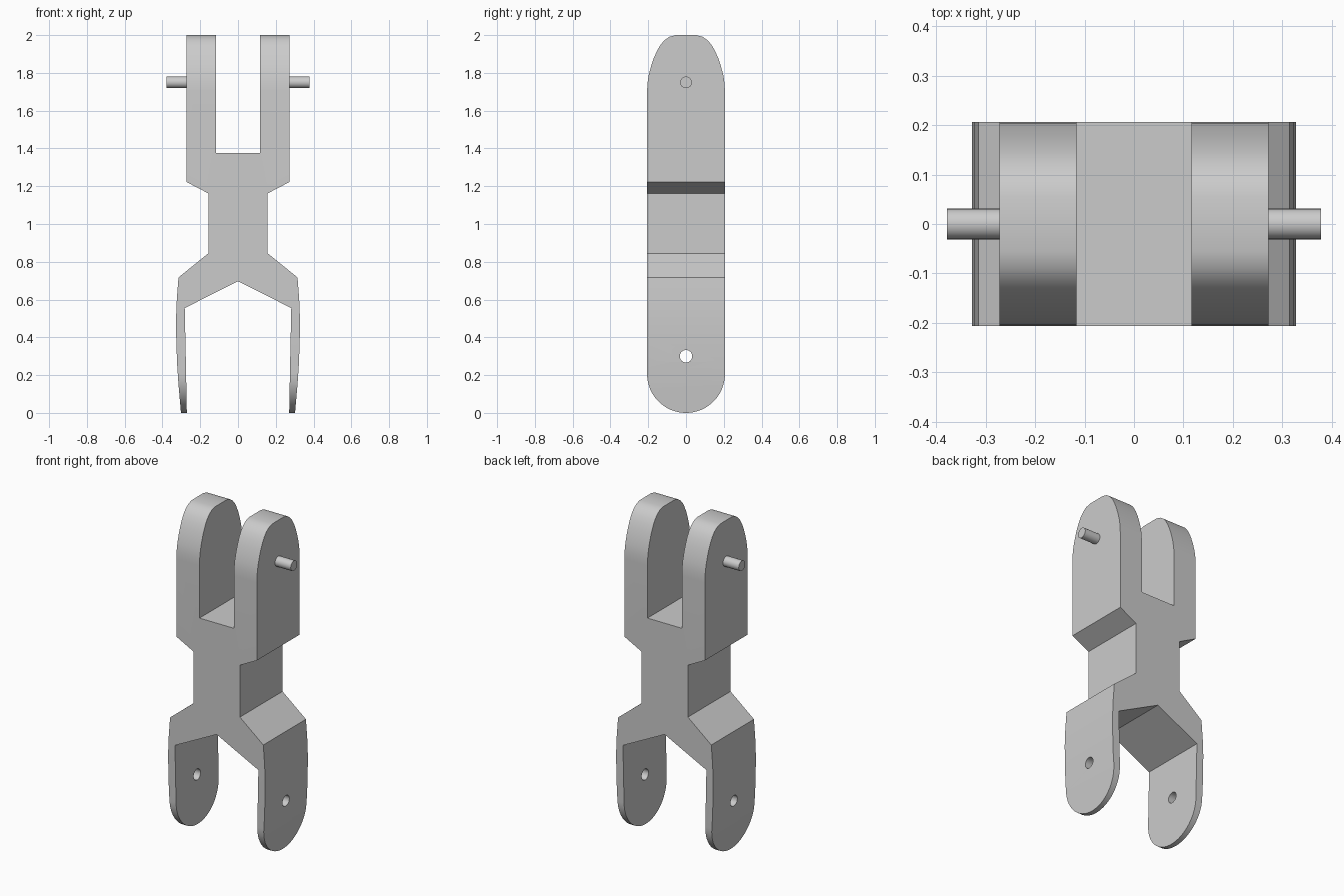
import bpy, bmesh, math
from mathutils import Vector

if "Cube" in bpy.data.objects:
    bpy.data.objects.remove(bpy.data.objects["Cube"])


def extrude_outline(name, points, depth_axis, half_depth):
    """Solid made from a closed outline, extruded both ways along depth_axis."""
    bm = bmesh.new()
    step = Vector(depth_axis) * half_depth
    face = bm.faces.new([bm.verts.new(Vector(p) - step) for p in points])
    ext = bmesh.ops.extrude_face_region(bm, geom=[face], use_keep_orig=True)
    moved = [g for g in ext["geom"] if isinstance(g, bmesh.types.BMVert)]
    bmesh.ops.translate(bm, verts=moved, vec=step * 2)
    bmesh.ops.recalc_face_normals(bm, faces=bm.faces)
    mesh = bpy.data.meshes.new(name)
    bm.to_mesh(mesh)
    bm.free()
    obj = bpy.data.objects.new(name, mesh)
    bpy.context.collection.objects.link(obj)
    return obj


def rod(name, x, z, radius, length):
    """Cylinder lying along x."""
    bpy.ops.mesh.primitive_cylinder_add(vertices=32, radius=radius, depth=length,
                                        location=(x, 0, z), rotation=(0, math.pi / 2, 0))
    obj = bpy.context.object
    obj.name = name
    return obj


def activate(obj):
    bpy.ops.object.select_all(action='DESELECT')
    obj.select_set(True)
    bpy.context.view_layer.objects.active = obj


def boolean(target, cutter, operation):
    mod = target.modifiers.new(operation.title(), 'BOOLEAN')
    mod.operation, mod.solver, mod.object = operation, 'EXACT', cutter
    activate(target)
    bpy.ops.object.modifier_apply(modifier=mod.name)
    bpy.data.objects.remove(cutter, do_unlink=True)


def smooth(obj):
    activate(obj)
    bpy.ops.object.shade_smooth_by_angle(angle=math.radians(25))


# Front profile, right half, from the upper slot down to the crotch of the fork
# (runs past both ends so the side outline does the rounding)
half = [(0.116, 1.377), (0.116, 2.1), (0.272, 2.1), (0.272, 1.222), (0.157, 1.162),
        (0.157, 0.845), (0.315, 0.717), (0.324, 0.6), (0.328, 0.5), (0.327, 0.4),
        (0.323, 0.27), (0.315, 0.15), (0.302, 0.0), (0.298, -0.05), (0.269, -0.05),
        (0.271, 0.0), (0.276, 0.27), (0.282, 0.555)]
front = half + [(0, 0.697)] + [(-x, z) for x, z in reversed(half)]
body = extrude_outline("link_body", [(x, 0, z) for x, z in front], (0, 1, 0), 0.3)

# Side outline: tapered rounded top, semicircular bottom
R = 0.206
top = [(R, 1.70), (0.204, 1.745), (0.197, 1.79), (0.185, 1.835), (0.170, 1.88),
       (0.152, 1.92), (0.134, 1.95), (0.114, 1.973), (0.088, 1.991), (0.055, 2.0)]
arc = [(R * math.cos(a), R + R * math.sin(a))
       for a in (math.pi + math.pi * i / 32 for i in range(33))]
side = top + [(-y, z) for y, z in reversed(top)] + arc
outline = extrude_outline("side_outline", [(0, y, z) for y, z in side], (1, 0, 0), 0.5)
boolean(body, outline, 'INTERSECT')

# Pin hole through both lower ears
boolean(body, rod("hole_cutter", 0, 0.30, 0.033, 1.2), 'DIFFERENCE')
smooth(body)

# Pins on the outside of the upper ears
for label, s in (("left", -1), ("right", 1)):
    smooth(rod(label + "_pin", s * 0.3215, 1.75, 0.031, 0.113))
